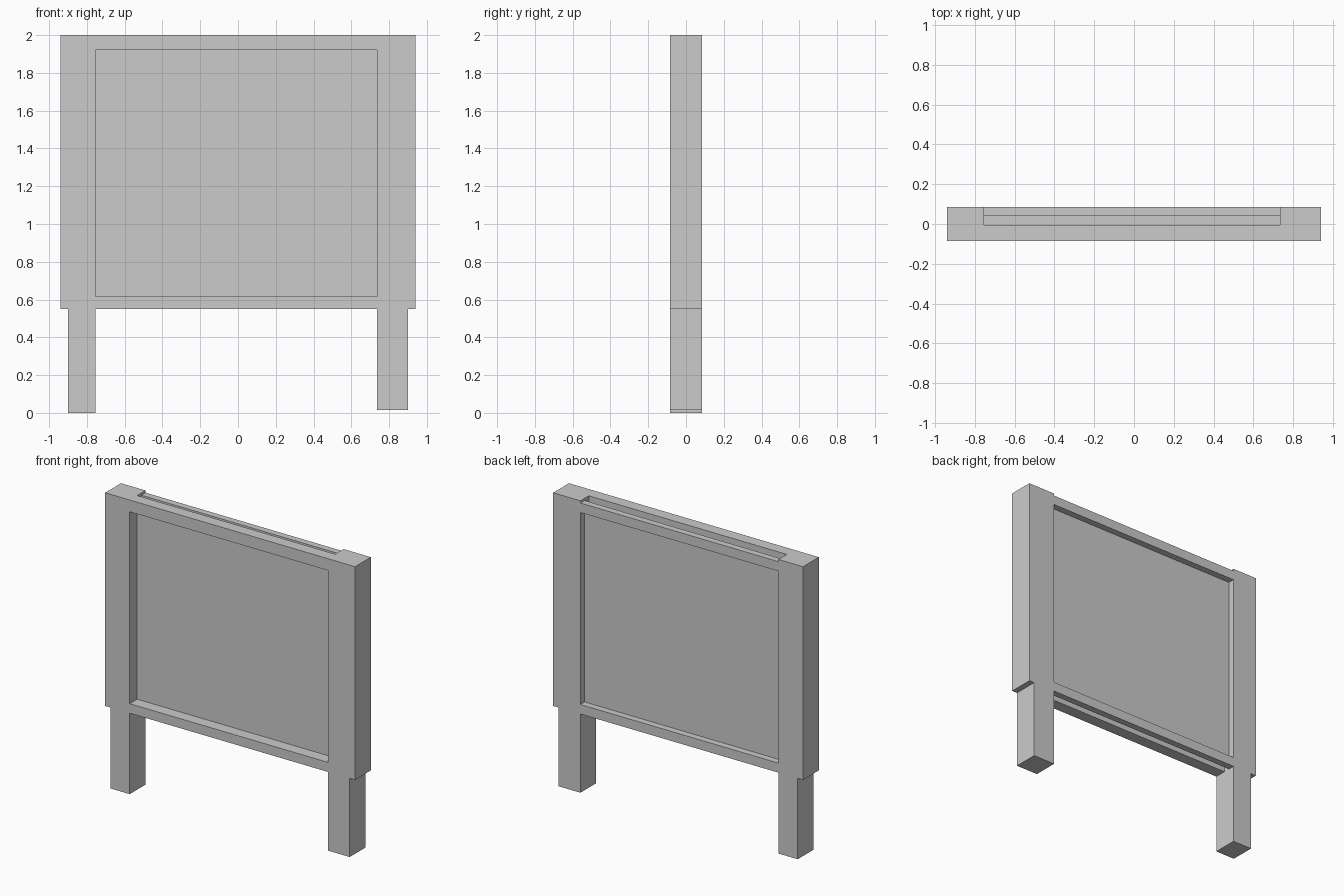
import bpy, bmesh

if "Cube" in bpy.data.objects:
    bpy.data.objects.remove(bpy.data.objects["Cube"])

FRONT, BACK = -0.085, 0.085
P0, P1 = -0.005, 0.04            # panel front and back planes
L, R = -0.755, 0.735             # opening sides
Z0, Z1, TOP, BOT = 0.615, 1.92, 2.0, 0.55


def add_object(name, bm):
    bmesh.ops.recalc_face_normals(bm, faces=bm.faces)
    me = bpy.data.meshes.new(name)
    bm.to_mesh(me)
    bm.free()
    ob = bpy.data.objects.new(name, me)
    bpy.context.collection.objects.link(ob)


def box(name, x0, x1, y0, y1, z0, z1):
    bm = bmesh.new()
    bmesh.ops.create_cube(bm, size=1)
    for v in bm.verts:
        v.co = (x1 if v.co.x > 0 else x0, y1 if v.co.y > 0 else y0, z1 if v.co.z > 0 else z0)
    add_object(name, bm)


def profile(name, pts, y0, y1):
    """Extrude an x-z outline along y."""
    bm = bmesh.new()
    f = bm.faces.new([bm.verts.new((x, y0, z)) for x, z in pts])
    ext = bmesh.ops.extrude_face_region(bm, geom=[f])
    for v in ext["geom"]:
        if isinstance(v, bmesh.types.BMVert):
            v.co.y = y1
    add_object(name, bm)


# Side posts, each stepping in to a leg at the outer edge
for side, outer, leg, inner, foot in (("left", -0.94, -0.9, L, 0.0), ("right", 0.94, 0.9, R, 0.015)):
    profile(side + "_post", [(outer, TOP), (outer, BOT), (leg, BOT), (leg, foot),
                             (inner, foot), (inner, TOP)], FRONT, BACK)

# Front and back rails with an open slot between them
for name, y0, y1, top in (("front", FRONT, P0, TOP), ("back", P1, BACK, TOP - 0.015)):
    box(name + "_top_rail", L, R, y0, y1, Z1, top)
    box(name + "_bottom_rail", L, R, y0, y1, BOT, Z0)

# Board panel held in the slot
box("panel", L, R, P0, P1, Z0, Z1)
